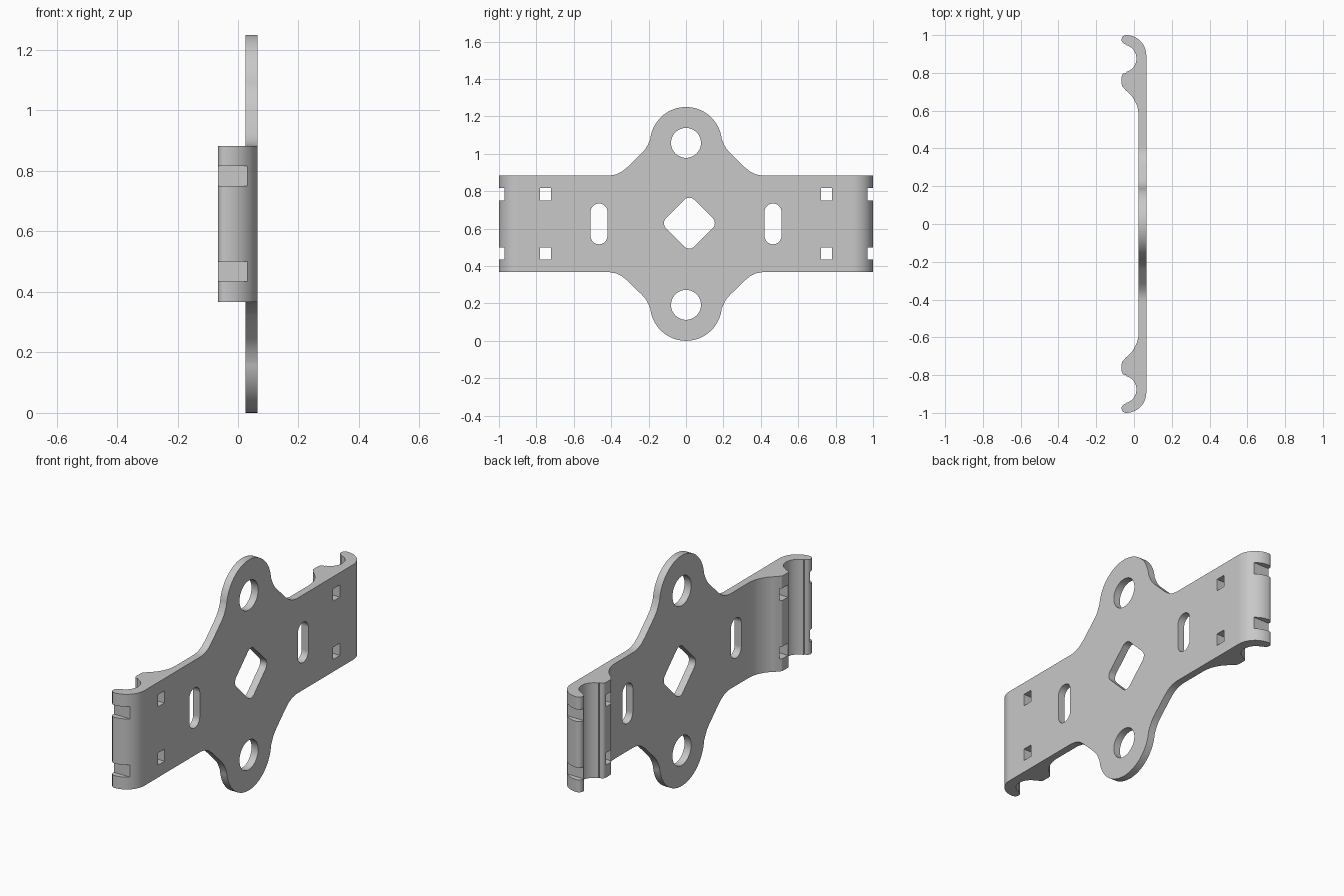
import bpy, bmesh
from math import cos, sin, radians
from mathutils import Vector

if "Cube" in bpy.data.objects:
    bpy.data.objects.remove(bpy.data.objects["Cube"])

MID = 0.625      # height of the plate's centre line
LUG = 0.433      # lug centre distance from the centre line

grey = bpy.data.materials.new("light grey")
grey.use_nodes = True
colour = (0.58, 0.58, 0.58, 1)
grey.diffuse_color = colour
grey.node_tree.nodes["Principled BSDF"].inputs["Base Color"].default_value = colour


def arc(a, b, r, start, end, n=12):
    """Points on a circular arc, angles in degrees."""
    angles = [radians(start + (end - start) * i / n) for i in range(n + 1)]
    return [(a + r * cos(t), b + r * sin(t)) for t in angles]


def prism(name, outline, place, direction):
    """Extrude an outline, mapped into space by place, along direction."""
    bm = bmesh.new()
    face = bm.faces.new([bm.verts.new(place(*p)) for p in outline])
    ext = bmesh.ops.extrude_face_region(bm, geom=[face])
    moved = [v for v in ext["geom"] if isinstance(v, bmesh.types.BMVert)]
    bmesh.ops.translate(bm, verts=moved, vec=Vector(direction))
    bmesh.ops.recalc_face_normals(bm, faces=bm.faces)
    mesh = bpy.data.meshes.new(name)
    bm.to_mesh(mesh)
    bm.free()
    mesh.materials.append(grey)
    obj = bpy.data.objects.new(name, mesh)
    bpy.context.collection.objects.link(obj)
    return obj


def through(name, outline):
    """Prism along x from an outline in y and height above the centre line."""
    return prism(name, outline, lambda y, h: (-0.3, y, MID + h), (0.6, 0, 0))


def combine(target, tool, operation):
    tool.hide_render = True
    mod = target.modifiers.new("cut", "BOOLEAN")
    mod.operation, mod.object, mod.solver = operation, tool, "EXACT"
    bpy.context.view_layer.objects.active = target
    bpy.ops.object.modifier_apply(modifier=mod.name)
    bpy.data.objects.remove(tool)


def box(y0, y1, h0, h1):
    return [(y0, h0), (y1, h0), (y1, h1), (y0, h1)]


# Cross-section from above: flat plate, end hook, tube channel, ridge
half = (arc(-0.042, 0.893, 0.107, 0, 90, 20)
        + arc(-0.042, 0.976, 0.024, 90, 265)[1:]
        + arc(-0.06, 0.876, 0.073, 76, -73, 24)
        + arc(-0.045, 0.78, 0.02, 75, 180, 8)
        + arc(-0.045, 0.74, 0.02, 180, 235, 6)
        + arc(-0.147, 0.57, 0.172, 53, 0, 16))
section = half + [(x, -y) for x, y in reversed(half)]
bracket = prism("bracket_plate", section, lambda x, y: (x, y, -0.1), (0, 0, 1.5))

# Side silhouette: wide band with a rounded lug above and below
corner = [(1.2, 0.258), (0.41, 0.258), (0.375, 0.264), (0.345, 0.278),
          (0.315, 0.302), (0.235, 0.38), (0.216, 0.402), (0.203, 0.425)]
quarter = corner + arc(0, LUG, 0.192, 6, 90, 20)
upper = quarter + [(-y, h) for y, h in reversed(quarter[:-1])]
silhouette = upper + [(y, -h) for y, h in reversed(upper)]
combine(bracket, through("silhouette", silhouette), "INTERSECT")

# Round holes in the lugs
for side in (1, -1):
    combine(bracket, through("lug_hole", arc(0, side * LUG, 0.08, 0, 360, 48)[:-1]),
            "DIFFERENCE")

# Rounded diamond in the middle
diamond = []
for k in range(4):
    t = 90 * k
    diamond += arc(0.018 + 0.098 * cos(radians(t)), 0.004 + 0.098 * sin(radians(t)),
                   0.038, t - 45, t + 45, 8)
combine(bracket, through("diamond_hole", diamond), "DIFFERENCE")

# Slots, strap windows and end notches on both sides
for side in (1, -1):
    slot = (arc(side * 0.465, 0.064, 0.045, 0, 180, 16)
            + arc(side * 0.465, -0.064, 0.045, 180, 360, 16))
    combine(bracket, through("slot", slot), "DIFFERENCE")
    for up in (1, -1):
        for inner, outer in ((0.723, 0.78), (0.971, 1.1)):
            window = box(side * inner, side * outer, up * 0.125, up * 0.191)
            combine(bracket, through("strap_window", window), "DIFFERENCE")

# Smooth curved walls, crisp edges
bpy.ops.object.select_all(action="DESELECT")
bracket.select_set(True)
bpy.context.view_layer.objects.active = bracket
bpy.ops.object.shade_smooth_by_angle(angle=radians(30))
normals = bracket.modifiers.new("flat face normals", "WEIGHTED_NORMAL")
normals.keep_sharp = True
